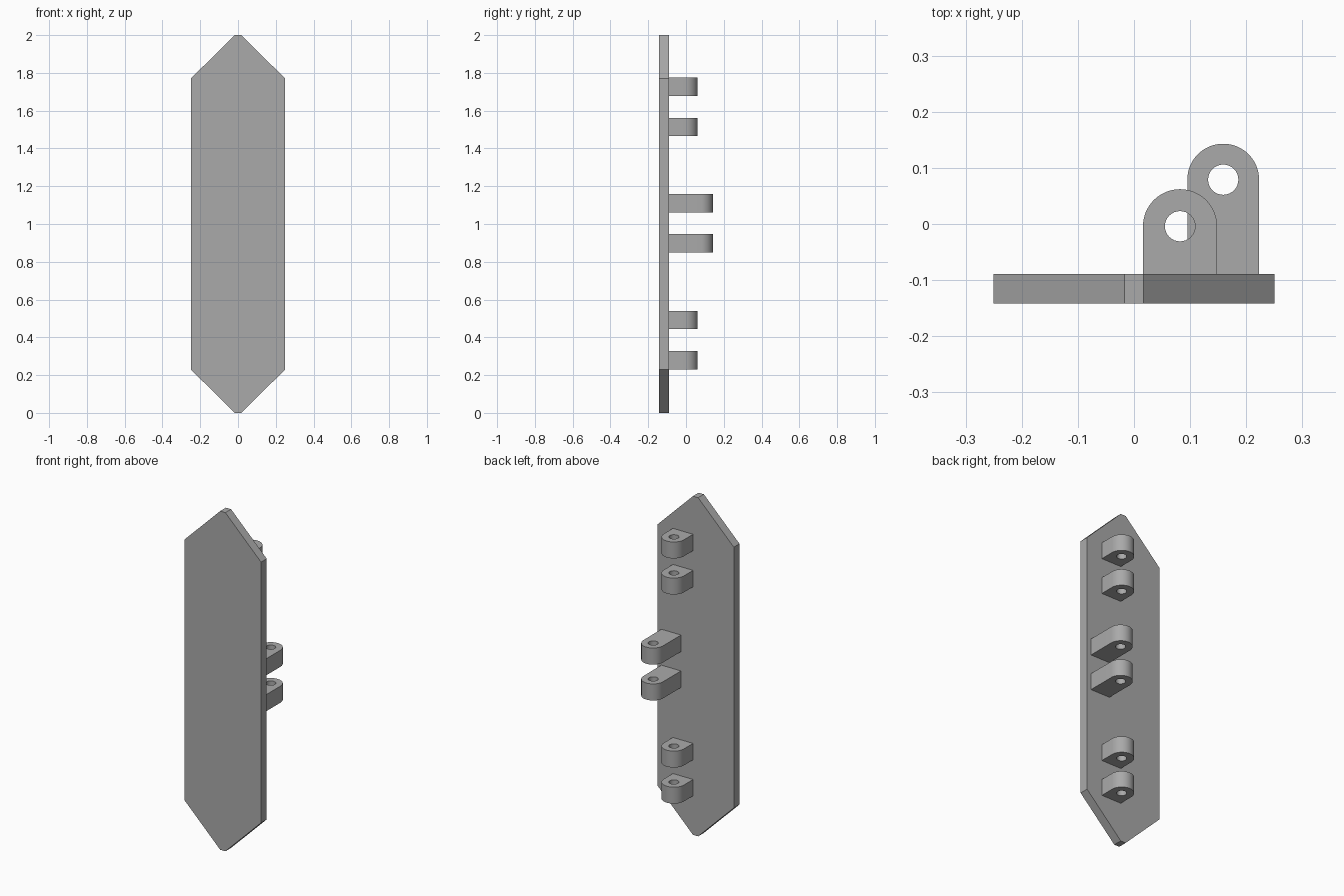
import bpy
import bmesh
import math

cube = bpy.data.objects.get("Cube")
if cube:
    bpy.data.objects.remove(cube, do_unlink=True)

grey = bpy.data.materials.new("plain_grey")
grey.use_nodes = True
colour = (0.4, 0.4, 0.4, 1)
grey.diffuse_color = colour
grey.node_tree.nodes["Principled BSDF"].inputs["Base Color"].default_value = colour


def arc(cx, cy, radius, start, end, steps):
    """Points along an arc, angles in degrees."""
    return [(cx + radius * math.cos(math.radians(start + (end - start) * i / steps)),
             cy + radius * math.sin(math.radians(start + (end - start) * i / steps)))
            for i in range(steps + 1)]


def extruded(name, loops, to_3d, direction):
    """Solid made by filling closed outlines (later ones are holes) and extruding."""
    bm = bmesh.new()
    for loop in loops:
        verts = [bm.verts.new(to_3d(*p)) for p in loop]
        for a, b in zip(verts, verts[1:] + verts[:1]):
            bm.edges.new((a, b))
    if len(loops) == 1:
        bm.faces.new(bm.verts[:])
    else:
        bmesh.ops.triangle_fill(bm, use_beauty=True, edges=bm.edges[:])
    ext = bmesh.ops.extrude_face_region(bm, geom=bm.faces[:])
    moved = [g for g in ext["geom"] if isinstance(g, bmesh.types.BMVert)]
    bmesh.ops.translate(bm, verts=moved, vec=direction)
    bmesh.ops.recalc_face_normals(bm, faces=bm.faces[:])
    mesh = bpy.data.meshes.new(name)
    bm.to_mesh(mesh)
    bm.free()
    mesh.materials.append(grey)
    mesh.shade_smooth()
    mesh.set_sharp_from_angle(angle=math.radians(30))
    obj = bpy.data.objects.new(name, mesh)
    bpy.context.collection.objects.link(obj)
    return obj


# Pointed flat plate
FRONT, BACK = -0.142, -0.089
half = [(0.017, 0), (0.25, 0.23), (0.25, 1.77), (0.017, 2)]
outline = half + [(-x, z) for x, z in reversed(half)]
extruded("plate", [outline], lambda x, z: (x, FRONT, z), (0, BACK - FRONT, 0))


# Hinge lugs: rounded tabs with a pin hole
def lug(name, cx, cy, radius, bottom, height):
    outer = [(cx - radius, BACK), (cx + radius, BACK)] + arc(cx, cy, radius, 0, 180, 32)
    hole = arc(cx, cy, 0.027, 0, 360, 32)[:-1]
    extruded(name, [outer, hole], lambda x, y: (x, y, bottom), (0, 0, height))


for label, z in (("lower", 0.23), ("upper", 1.465)):
    for i, dz in enumerate((0, 0.213)):
        lug(f"{label}_short_lug_{i + 1}", 0.082, -0.004, 0.066, z + dz, 0.097)
for i, z in enumerate((0.849, 1.061)):
    lug(f"middle_long_lug_{i + 1}", 0.159, 0.079, 0.064, z, 0.098)
